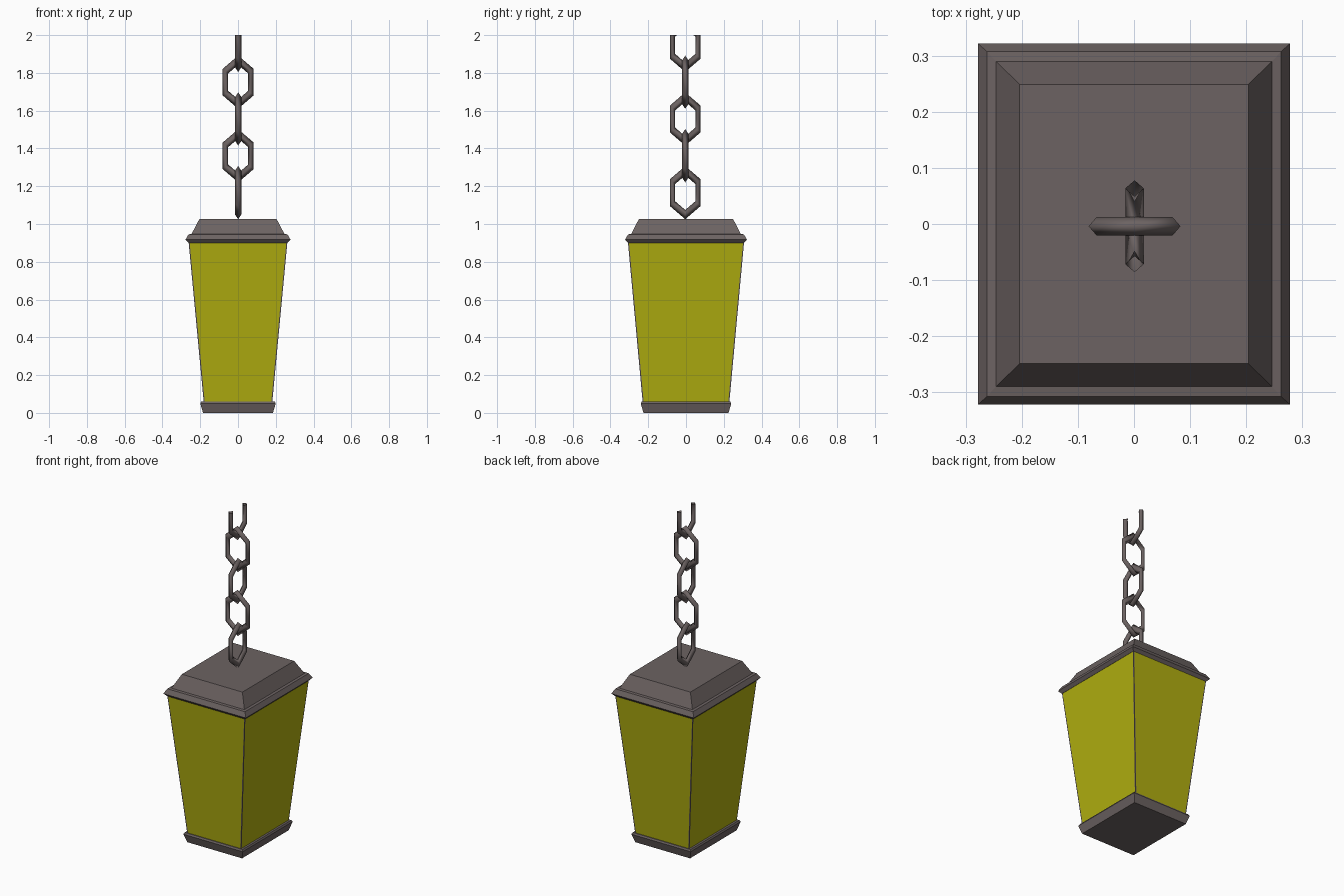
import bpy, bmesh

if "Cube" in bpy.data.objects:
    bpy.data.objects.remove(bpy.data.objects["Cube"])


def material(name, rgb):
    m = bpy.data.materials.new(name)
    m.diffuse_color = (*rgb, 1)
    m.use_nodes = True
    m.node_tree.nodes["Principled BSDF"].inputs["Base Color"].default_value = m.diffuse_color
    return m


metal = material("dark_metal", (0.15, 0.124, 0.122))
glass = material("yellow_glass", (0.435, 0.425, 0.005))


def tiers(name, rings, glazed=False):
    """Closed solid lofted through rectangles (half x, half y, z), bottom to top."""
    bm = bmesh.new()
    loops = [[bm.verts.new((sx * hx, sy * hy, z))
              for sx, sy in ((-1, -1), (1, -1), (1, 1), (-1, 1))]
             for hx, hy, z in rings]
    sides = []
    for a, b in zip(loops, loops[1:]):
        for i in range(4):
            j = (i + 1) % 4
            sides.append(bm.faces.new((a[i], a[j], b[j], b[i])))
    bm.faces.new(loops[0][::-1])
    bm.faces.new(loops[-1])
    bm.normal_update()
    if glazed:
        # narrow metal frame around each pane
        bmesh.ops.inset_individual(bm, faces=sides, thickness=0.008)
        for f in sides:
            f.material_index = 1
    me = bpy.data.meshes.new(name)
    bm.to_mesh(me)
    bm.free()
    me.materials.append(metal)
    if glazed:
        me.materials.append(glass)
    ob = bpy.data.objects.new(name, me)
    bpy.context.collection.objects.link(ob)
    return ob


def chain_link(name, z, along_y, cut=None):
    """Stretched six-sided ring standing upright, optionally cut off at a height."""
    bpy.ops.mesh.primitive_torus_add(major_segments=6, minor_segments=4,
                                     major_radius=0.078, minor_radius=0.0165)
    ob = bpy.context.object
    ob.name = name
    me = ob.data
    for v in me.vertices:
        up, side, depth = v.co.x * 1.49, v.co.y, v.co.z
        v.co = (-depth, side, up) if along_y else (side, depth, up)
    if cut is not None:
        bm = bmesh.new()
        bm.from_mesh(me)
        bmesh.ops.bisect_plane(
            bm, geom=bm.verts[:] + bm.edges[:] + bm.faces[:],
            plane_co=(0, 0, cut - z), plane_no=(0, 0, 1), clear_outer=True)
        bm.to_mesh(me)
        bm.free()
    ob.location = (0.001, -0.004, z)
    me.materials.append(metal)
    bpy.ops.object.shade_smooth()


# Base tray
tiers("base", [(0.185, 0.225, 0), (0.20, 0.24, 0.05), (0.195, 0.235, 0.06)])

# Tapered lantern body with four framed panes
tiers("lantern_body", [(0.181, 0.229, 0.052), (0.262, 0.308, 0.91)], glazed=True)

# Stepped cap
tiers("cap", [(0.262, 0.307, 0.90), (0.278, 0.322, 0.917), (0.262, 0.307, 0.945),
              (0.246, 0.290, 0.947), (0.204, 0.249, 1.027)])

# Hanging chain, links alternating direction, the last one cut open at the top
for i in range(5):
    chain_link(f"chain_link_{i + 1}", 1.166 + 0.195 * i, i % 2 == 0,
               cut=2.0 if i == 4 else None)
